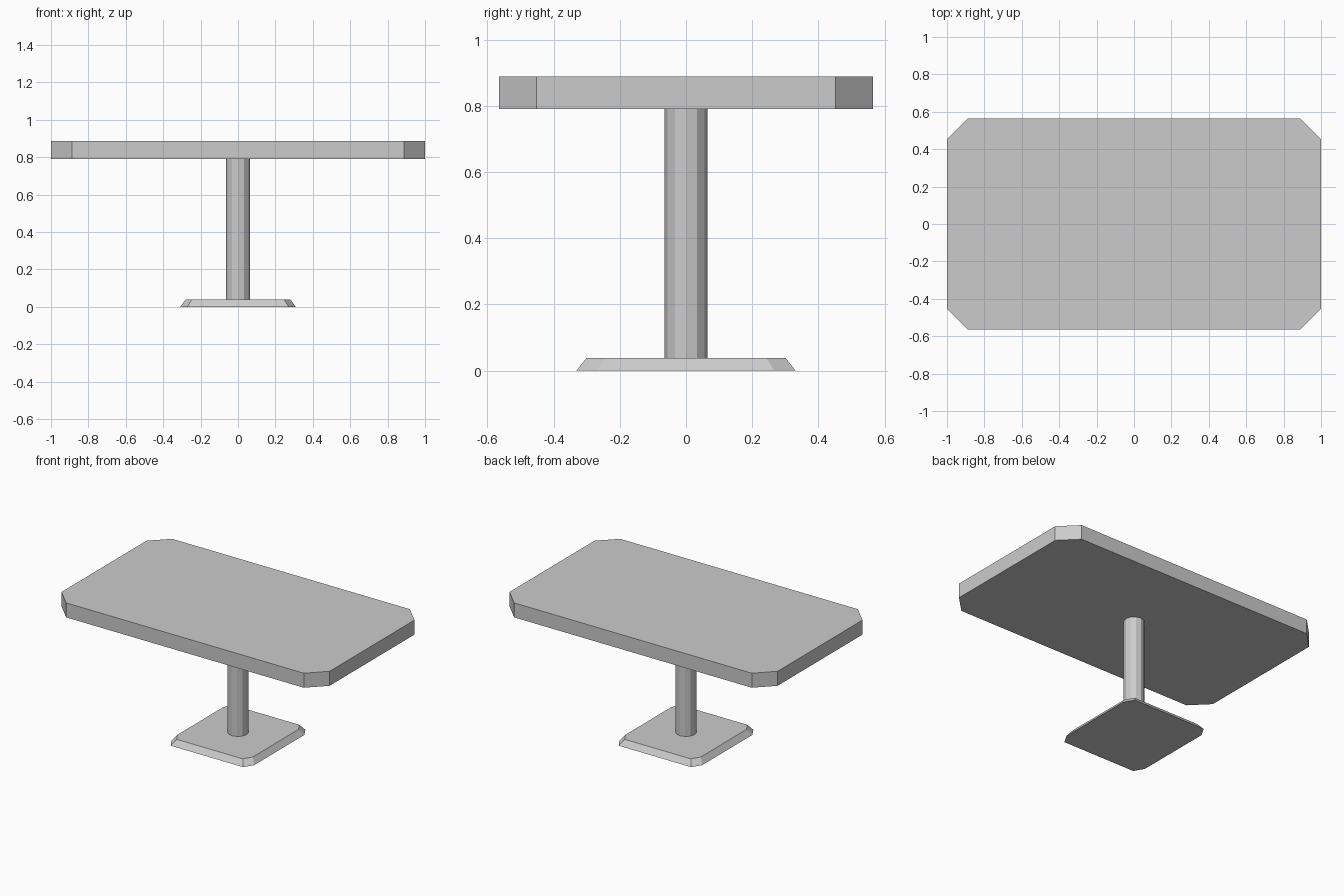
import bpy, bmesh, math

if "Cube" in bpy.data.objects:
    bpy.data.objects.remove(bpy.data.objects["Cube"])

grey = bpy.data.materials.new("light grey")
grey.diffuse_color = (0.6, 0.6, 0.6, 1)
grey.use_nodes = True
grey.node_tree.nodes["Principled BSDF"].inputs["Base Color"].default_value = grey.diffuse_color


def chamfered(hx, hy, cx, cy):
    """Rectangle outline with cut corners, counter-clockwise."""
    return [(hx, -hy + cy), (hx, hy - cy), (hx - cx, hy), (-hx + cx, hy),
            (-hx, hy - cy), (-hx, -hy + cy), (-hx + cx, -hy), (hx - cx, -hy)]


def ring(radius, sides):
    return [(radius * math.cos(2 * math.pi * i / sides),
             radius * math.sin(2 * math.pi * i / sides)) for i in range(sides)]


def loft(name, low, z0, high, z1):
    """Closed solid between two outlines with equal point counts."""
    bm = bmesh.new()
    a = [bm.verts.new((x, y, z0)) for x, y in low]
    b = [bm.verts.new((x, y, z1)) for x, y in high]
    n = len(a)
    bm.faces.new(a[::-1])
    bm.faces.new(b)
    for i in range(n):
        j = (i + 1) % n
        bm.faces.new((a[i], a[j], b[j], b[i]))
    mesh = bpy.data.meshes.new(name)
    bm.to_mesh(mesh)
    bm.free()
    mesh.materials.append(grey)
    obj = bpy.data.objects.new(name, mesh)
    bpy.context.collection.objects.link(obj)
    return obj


# Table top with cut corners
top = chamfered(1.0, 0.565, 0.113, 0.113)
loft("table_top", top, 0.79, top, 0.888)

# Twelve-sided column
column = ring(0.065, 12)
loft("column", column, 0.038, column, 0.79)

# Sloped foot plate with cut corners
loft("base", chamfered(0.309, 0.331, 0.038, 0.064), 0.0,
     chamfered(0.281, 0.301, 0.034, 0.058), 0.038)
